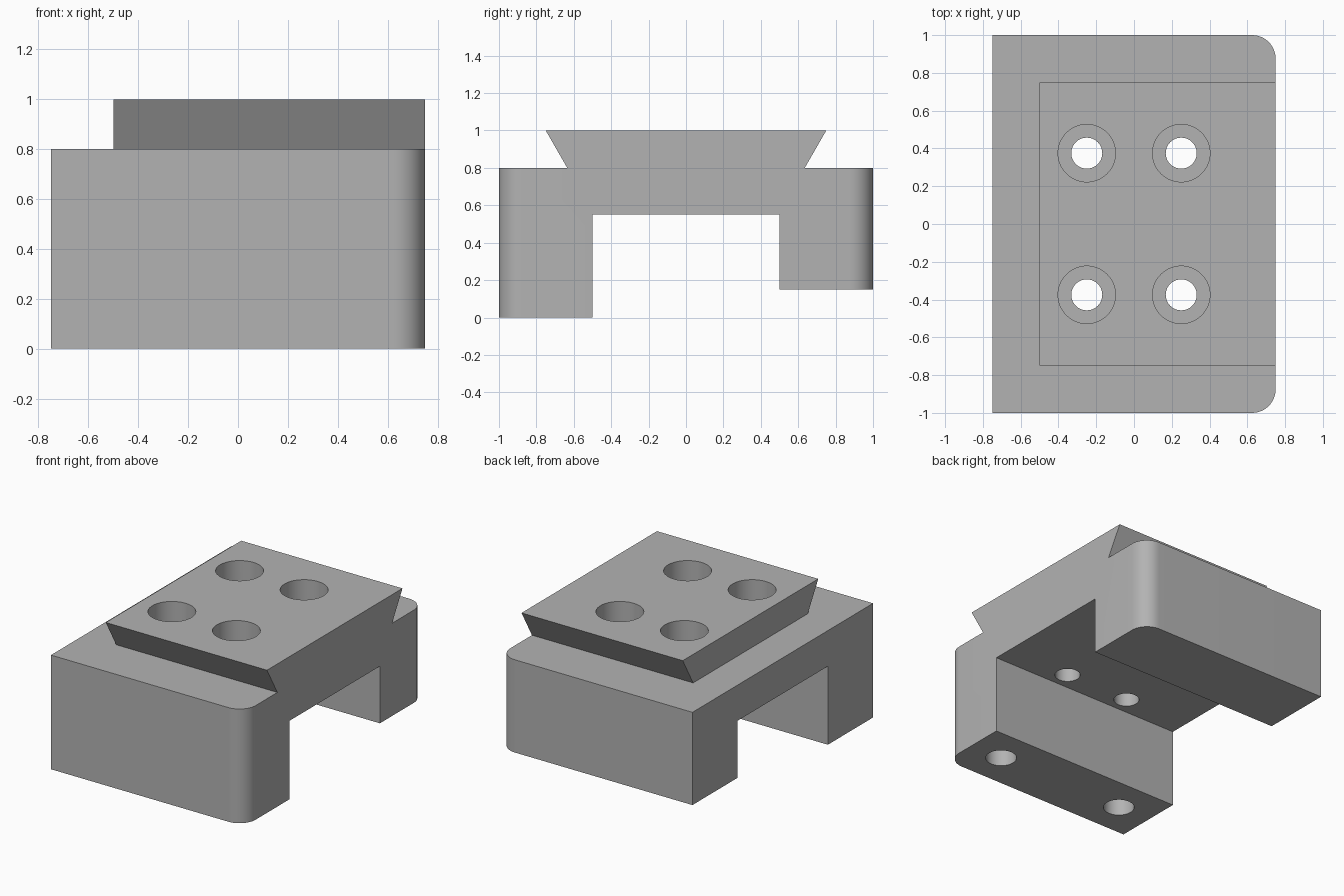
import bpy
import bmesh
import math

cube = bpy.data.objects.get("Cube")
if cube:
    bpy.data.objects.remove(cube, do_unlink=True)

grey = bpy.data.materials.new("machined grey")
grey.use_nodes = True
colour = (0.45, 0.45, 0.45, 1)
grey.diffuse_color = colour
grey.node_tree.nodes["Principled BSDF"].inputs["Base Color"].default_value = colour


def extrude_profile(name, profile, x0, x1):
    """Extrude a (y, z) outline along x."""
    bm = bmesh.new()
    face = bm.faces.new([bm.verts.new((x0, y, z)) for y, z in profile])
    out = bmesh.ops.extrude_face_region(bm, geom=[face])
    moved = [v for v in out["geom"] if isinstance(v, bmesh.types.BMVert)]
    bmesh.ops.translate(bm, vec=(x1 - x0, 0, 0), verts=moved)
    bmesh.ops.recalc_face_normals(bm, faces=bm.faces)
    return bm


def make_object(name, bm):
    mesh = bpy.data.meshes.new(name)
    bm.to_mesh(mesh)
    bm.free()
    mesh.materials.append(grey)
    obj = bpy.data.objects.new(name, mesh)
    bpy.context.collection.objects.link(obj)
    return obj


def boolean(target, tool, operation):
    mod = target.modifiers.new(tool.name, 'BOOLEAN')
    mod.operation = operation
    mod.solver = 'EXACT'
    mod.object = tool
    bpy.context.view_layer.objects.active = target
    bpy.ops.object.modifier_apply(modifier=mod.name)
    bpy.data.objects.remove(tool, do_unlink=True)


def drill(target, x, y, z0, z1, radius):
    bpy.ops.mesh.primitive_cylinder_add(
        vertices=64, radius=radius, depth=z1 - z0, location=(x, y, (z0 + z1) / 2))
    tool = bpy.context.object
    tool.name = "drill"
    tool.hide_render = True
    tool.data.materials.append(grey)
    boolean(target, tool, 'DIFFERENCE')


# Bridge body with a long front leg and a short rear leg
body_outline = [(-1, 0), (-0.5, 0), (-0.5, 0.55), (0.5, 0.55),
                (0.5, 0.15), (1, 0.15), (1, 0.8), (-1, 0.8)]
bm = extrude_profile("clamp_block", body_outline, -0.75, 0.75)

# Rounded outer corners on the +x end
corners = [e for e in bm.edges
           if all(v.co.x > 0.7 and abs(v.co.y) > 0.99 for v in e.verts)
           and abs(e.verts[0].co.z - e.verts[1].co.z) > 0.1]
bmesh.ops.bevel(bm, geom=corners, offset=0.125, segments=12,
                profile=0.5, affect='EDGES')
block = make_object("clamp_block", bm)

# Dovetail rail, sunk slightly into the body for a clean join
rail_outline = [(-0.635, 0.7), (0.635, 0.7), (0.635, 0.8),
                (0.75, 1), (-0.75, 1), (-0.635, 0.8)]
rail = make_object("dovetail_rail",
                   extrude_profile("dovetail_rail", rail_outline, -0.5, 0.75))
boolean(block, rail, 'UNION')

# Counterbored through holes
for x in (-0.25, 0.25):
    for y in (-0.375, 0.375):
        drill(block, x, y, 0.4, 1.1, 0.082)
        drill(block, x, y, 0.8, 1.1, 0.152)

# Blind holes in the underside of the front leg
for x in (-0.5, 0.5):
    drill(block, x, -0.75, -0.1, 0.4, 0.1)

bpy.ops.object.select_all(action='DESELECT')
block.select_set(True)
bpy.context.view_layer.objects.active = block
bpy.ops.object.shade_smooth_by_angle(angle=math.radians(30))
